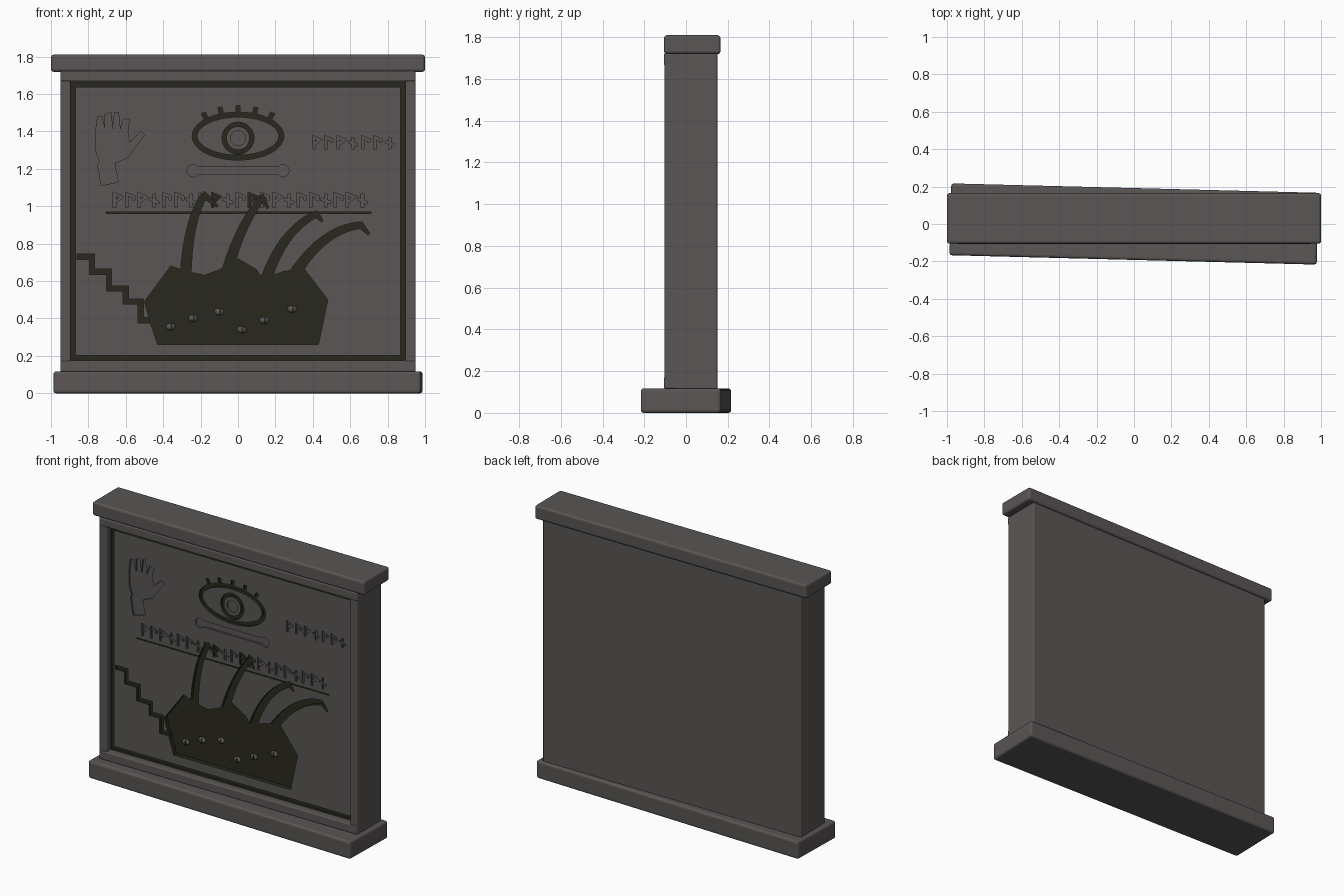
import bpy, bmesh, math
from mathutils import Vector

if "Cube" in bpy.data.objects:
    bpy.data.objects.remove(bpy.data.objects["Cube"], do_unlink=True)


def material(name, colour):
    m = bpy.data.materials.new(name)
    m.use_nodes = True
    m.diffuse_color = colour
    node = next(n for n in m.node_tree.nodes if n.type == 'BSDF_PRINCIPLED')
    node.inputs["Base Color"].default_value = colour
    node.inputs["Roughness"].default_value = 0.9
    return m


MATERIALS = [material("grey stone", (0.1, 0.092, 0.089, 1)),
             material("dark carving", (0.023, 0.022, 0.013, 1))]
STONE, DARK = 0, 1
FACE = -0.06  # front plane of the carved slab


def finish(bm, name, colour=STONE):
    mesh = bpy.data.meshes.new(name)
    for f in bm.faces:
        f.material_index = colour
    bm.to_mesh(mesh)
    bm.free()
    for m in MATERIALS:
        mesh.materials.append(m)
    ob = bpy.data.objects.new(name, mesh)
    bpy.context.collection.objects.link(ob)
    return ob


def activate(ob):
    bpy.ops.object.select_all(action='DESELECT')
    ob.select_set(True)
    bpy.context.view_layer.objects.active = ob


def block(name, x, y, z, bevel, turn=0.0):
    """Box from (min, max) ranges, with rounded edges."""
    bm = bmesh.new()
    bmesh.ops.create_cube(bm, size=1)
    for v in bm.verts:
        v.co = [sum(r) / 2 + c * (r[1] - r[0]) for r, c in zip((x, y, z), v.co)]
    bmesh.ops.bevel(bm, geom=bm.edges[:], offset=bevel, segments=3,
                    profile=0.5, affect='EDGES')
    ob = finish(bm, name)
    ob.rotation_euler.z = turn
    return ob


def prism(name, polygons, front, back, colour):
    """Flat outlines in x and z, given depth along y."""
    bm = bmesh.new()
    for poly in polygons:
        bm.faces.new([bm.verts.new((p[0], front, p[1])) for p in poly])
    bmesh.ops.remove_doubles(bm, verts=bm.verts, dist=0.00001)
    new = bmesh.ops.extrude_face_region(bm, geom=bm.faces[:])["geom"]
    moved = [g for g in new if isinstance(g, bmesh.types.BMVert)]
    bmesh.ops.translate(bm, verts=moved, vec=(0, back - front, 0))
    bmesh.ops.recalc_face_normals(bm, faces=bm.faces)
    return finish(bm, name, colour)


def stroke(points, start, end=None, closed=False):
    """Mitred strip of quads following a path, tapering from start to end."""
    pts = [Vector(p) for p in points]
    end = start if end is None else end
    n, sides = len(pts), []
    for i, p in enumerate(pts):
        a = (p - pts[i - 1]).normalized() if i or closed else None
        b = (pts[(i + 1) % n] - p).normalized() if i < n - 1 or closed else None
        a, b = a or b, b or a
        along = (a + b).normalized()
        half = (start + (end - start) * i / (n - 1)) / 2 / max(along.dot(a), 0.5)
        normal = Vector((-along.y, along.x)) * half
        sides.append((p + normal, p - normal))
    pairs = zip(sides, sides[1:] + sides[:1]) if closed else zip(sides, sides[1:])
    return [(s[0], s[1], t[1], t[0]) for s, t in pairs]


def hundredths(*points):
    return [(x / 100, z / 100) for x, z in points]


def oval(cx, cz, rx, rz, n=40):
    turns = [math.tau * i / n for i in range(n)]
    return [(cx + rx * math.cos(t), cz + rz * math.sin(t)) for t in turns]


# Slab, cap, slightly turned plinth and frame
slab = block("carved_slab", (-0.95, 0.95), (FACE, 0.15), (0.1, 1.73), 0.008)
block("top_cap", (-1, 1), (-0.105, 0.165), (1.719, 1.81), 0.014)
block("base_plinth", (-0.982, 0.982), (-0.192, 0.192), (0, 0.117), 0.014, -0.0255)
for name, z in (("top_rail", (1.667, 1.722)), ("bottom_rail", (0.115, 0.174))):
    block(name, (-0.95, 0.95), (-0.106, -0.05), z, 0.008)
for name, s in (("left_post", 1), ("right_post", -1)):
    block(name, sorted((s * 0.895, s * 0.95)), (-0.103, -0.05), (0.165, 1.675), 0.008)


def carve(name, polygons, depth, colour=DARK):
    """Cut a recess into the slab front."""
    cutter = prism(name, polygons, FACE - 0.05, FACE + depth, colour)
    mod = slab.modifiers.new(name, 'BOOLEAN')
    mod.operation, mod.solver, mod.object = 'DIFFERENCE', 'EXACT', cutter
    mod.use_self = True
    activate(slab)
    bpy.ops.object.modifier_apply(modifier=mod.name)
    bpy.data.objects.remove(cutter, do_unlink=True)


# Border groove and rule under the writing
border = [(-0.882, 0.189), (0.882, 0.189), (0.882, 1.65), (-0.882, 1.65)]
carve("border_groove", stroke(border, 0.025, closed=True), 0.016)
carve("writing_rule", stroke([(-0.705, 0.965), (0.71, 0.965)], 0.006), 0.012)

# Shallow open hand
carve("hand", [hundredths(
    (-73, 111), (-75, 122), (-74, 124), (-76, 130), (-76, 141), (-75, 148),
    (-73, 148), (-71, 141), (-71, 149), (-68, 150), (-67, 141), (-66, 150),
    (-64, 150), (-63, 141), (-61, 147), (-58, 146), (-59, 140), (-58, 134),
    (-52, 140), (-50, 138), (-57, 129), (-59, 126), (-66, 123), (-64, 113))],
    0.012, STONE)

# Bone with two round knobs
bone = []
for side in (0, 180):
    for i in range(13):
        t = math.radians(side - 140 + 280 * i / 12)
        cx = 0.24 if side == 0 else -0.24
        bone.append((cx + 0.033 * math.cos(t), 1.19 + 0.033 * math.sin(t)))
carve("bone", [bone], 0.012, STONE)

# Rows of angular marks, dark where the tentacles reach them
MARKS = {"hook": [[(0, 0), (0, 7), (3.5, 5.5), (3.5, 4)]],
         "flag": [[(0, 0), (0, 7), (3.5, 5.5), (0.5, 3)]],
         "cross": [[(1.5, 0), (1.5, 7)], [(-1, 4.5), (4, 2.5)]]}
ORDER = "flag hook flag cross hook hook cross hook flag cross hook".split()


def writing(count, left, bottom, size, dark_marks=()):
    for i in range(count):
        x = left + i * 0.0655
        for line in MARKS[ORDER[i % len(ORDER)]]:
            path = [(x + u * size, bottom + v * size) for u, v in line]
            carve("carved_mark", stroke(path, 0.014), 0.012,
                  DARK if i in dark_marks else STONE)


writing(21, -0.66, 0.992, 0.0105, (8, 11))
writing(7, 0.405, 1.305, 0.009)

# Crouching beast and the stairs behind it
carve("stairs", stroke(hundredths(
    (-86, 73), (-78, 73), (-78, 65), (-69, 65), (-69, 56), (-60, 56),
    (-60, 49), (-52, 49), (-52, 39), (-44, 39)), 0.028), 0.018)
carve("beast_body", [hundredths(
    (-50, 49), (-36, 68), (-27, 65), (-18, 63), (-10, 66), (0, 72), (10, 66),
    (13, 61), (24, 65), (35, 67), (48, 50), (43, 26), (-43, 26), (-46, 35))], 0.03)

# Four tapering tentacles with hooked tips
TENTACLES = [((-28, 62), (-27, 92), (-18, 106), (-11, 100)),
             ((-6, 64), (0, 88), (13, 105), (16, 99)),
             ((14, 58), (23, 87), (42, 96), (45, 92)),
             ((29, 62), (45, 88), (66, 90), (70, 85))]
for limb in TENTACLES:
    root, bend, tip, hook = [Vector(p) for p in hundredths(*limb)]
    steps = [i / 10 for i in range(11)]
    path = [root * (1 - t) ** 2 + bend * 2 * t * (1 - t) + tip * t * t for t in steps]
    carve("tentacle", stroke(path, 0.058, 0.034), 0.024)
    carve("tentacle_hook", stroke([tip + Vector((-0.01, 0.006)), hook], 0.035, 0.012), 0.021)

# Beast eyes: small domes with slit pupils
EYES = hundredths((-36, 35.5), (-24, 40), (-10, 43.5), (2, 34), (14, 39), (29, 45))
for x, z in EYES:
    bm = bmesh.new()
    bmesh.ops.create_uvsphere(bm, u_segments=16, v_segments=8, radius=1)
    for v in bm.verts:
        v.co = (x + v.co.x * 0.026, FACE + 0.03 + v.co.y * 0.018, z + v.co.z * 0.019)
    activate(finish(bm, "beast_eye"))
    bpy.ops.object.shade_smooth_by_angle()
    prism("beast_pupil", [oval(x + 0.004, z, 0.005, 0.016, 8)],
          FACE + 0.011, FACE + 0.02, DARK)

# Great eye: lid outline, lashes, iris ring and pupil disc
EYE_Z = 1.375
lid = oval(0, EYE_Z, 0.232, 0.115)
carve("eye_lid", stroke(lid, 0.026, closed=True), 0.018)
for angle in (45, 68, 90, 112, 135):
    t = math.radians(angle)
    rim = Vector((0.232 * math.cos(t), 0.115 * math.sin(t)))
    out = Vector((0.5 * math.cos(t), math.sin(t))).normalized()
    centre = Vector((0, EYE_Z))
    carve("eye_lash", stroke([centre + rim, centre + rim + out * 0.048], 0.022), 0.015)
carve("iris_ring", stroke(oval(0, 1.364, 0.074, 0.074), 0.023, closed=True), 0.018)
carve("eye_pupil", [oval(0, 1.364, 0.04, 0.04)], 0.012, STONE)
